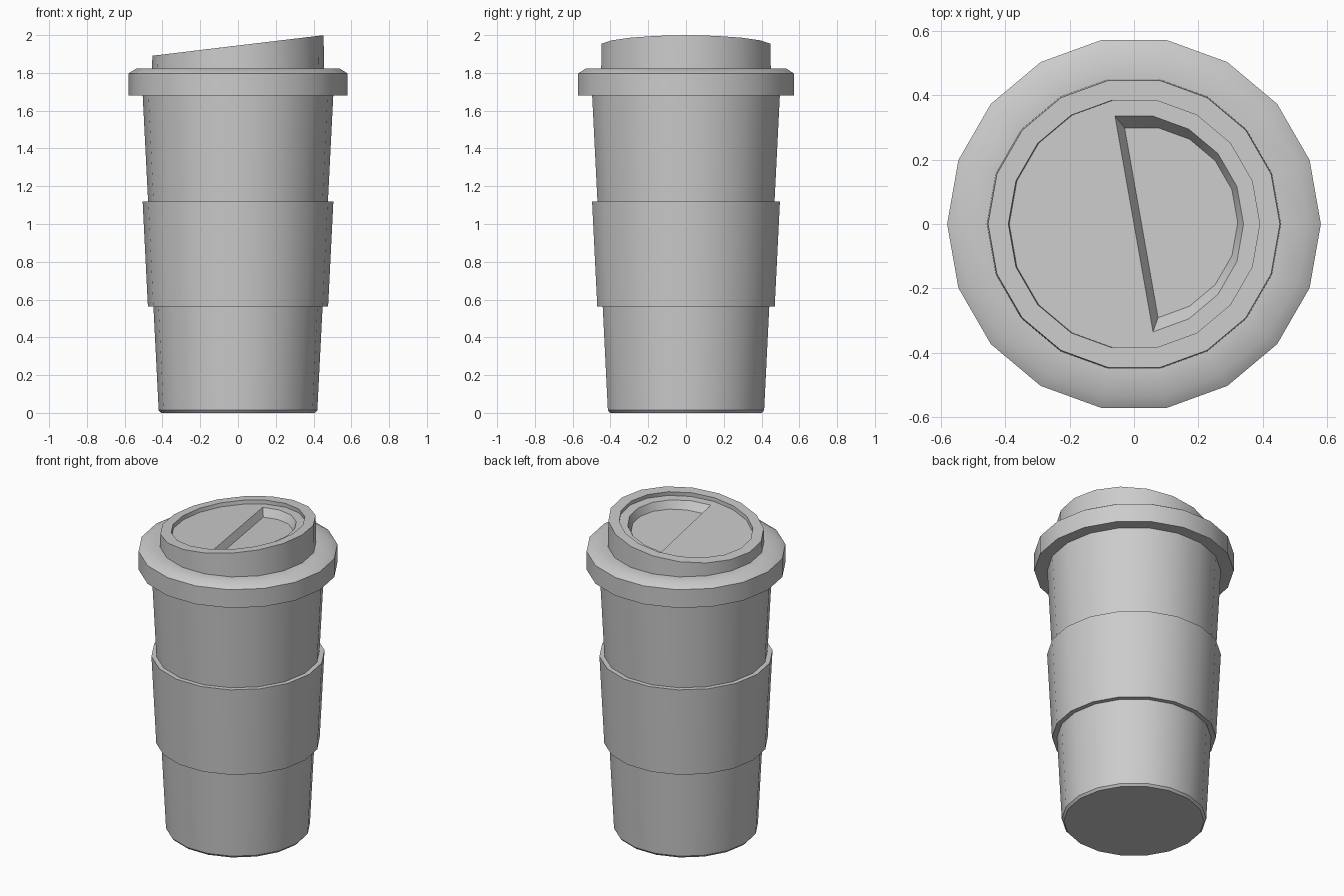
import bpy, bmesh
from math import cos, sin, radians
from mathutils import Vector

if "Cube" in bpy.data.objects:
    bpy.data.objects.remove(bpy.data.objects["Cube"])

SIDES = 18
STEP = 360 / SIDES
SLOPE = 0.12          # tilt of the lid top


def ring(bm, radius, height, dx=0.0):
    """Ring of vertices; height is a number or a function of x."""
    verts = []
    for i in range(SIDES):
        a = radians(i * STEP)
        x, y = radius * cos(a) + dx, radius * sin(a)
        verts.append(bm.verts.new((x, y, height(x) if callable(height) else height)))
    return verts


def bridge(bm, a, b):
    n = len(a)
    for i in range(n):
        bm.faces.new((a[i], a[(i + 1) % n], b[(i + 1) % n], b[i]))


def finish(bm, name):
    bmesh.ops.recalc_face_normals(bm, faces=bm.faces[:])
    mesh = bpy.data.meshes.new(name)
    bm.to_mesh(mesh)
    bm.free()
    obj = bpy.data.objects.new(name, mesh)
    bpy.context.collection.objects.link(obj)
    bpy.ops.object.select_all(action='DESELECT')
    obj.select_set(True)
    bpy.context.view_layer.objects.active = obj
    bpy.ops.object.shade_smooth_by_angle(angle=radians(35))
    return obj


def lathe(name, profile, closed_loop=False):
    """Turn a (radius, z) profile, capped at both ends or closed into a loop."""
    bm = bmesh.new()
    rings = [ring(bm, r, z) for r, z in profile]
    for a, b in zip(rings, rings[1:]):
        bridge(bm, a, b)
    if closed_loop:
        bridge(bm, rings[-1], rings[0])
    else:
        bm.faces.new(rings[0])
        bm.faces.new(rings[-1])
    return finish(bm, name)


# Tapered cup and the grip sleeve around it
lathe("cup", [(0.408, 0.0), (0.42, 0.014), (0.505, 1.69)])
lathe("sleeve", [(0.445, 0.562), (0.477, 0.562), (0.505, 1.12), (0.473, 1.12)], True)


# Lid: overhanging brim, slanted dome, recessed top
def slanted(drop):
    return lambda x: 1.945 + SLOPE * x - drop


RECESS, POCKET = 0.025, 0.045
bm = bmesh.new()
rings = [
    ring(bm, 0.58, 1.68), ring(bm, 0.58, 1.797), ring(bm, 0.54, 1.822),
    ring(bm, 0.456, 1.822), ring(bm, 0.453, slanted(0)), ring(bm, 0.39, slanted(0)),
    ring(bm, 0.39, slanted(RECESS), 0.003),
]
for a, b in zip(rings, rings[1:]):
    bridge(bm, a, b)
bm.faces.new(rings[0])

# D-shaped drinking pocket cut into the recessed top
ids = range(-4, 6)
outline = [Vector((0.34 * cos(radians(i * STEP)), 0.34 * sin(radians(i * STEP)), 0)) for i in ids]
centre = sum(outline, Vector()) / len(outline)
inset = [centre + (p - centre) * 0.88 for p in outline]
edge = [bm.verts.new((p.x, p.y, slanted(RECESS)(p.x))) for p in outline]
base = [bm.verts.new((p.x, p.y, slanted(RECESS + POCKET)(p.x))) for p in inset]
floor = rings[-1]
for k, i in enumerate(list(ids)[:-1]):
    bm.faces.new((floor[i % SIDES], floor[(i + 1) % SIDES], edge[k + 1], edge[k]))
bm.faces.new([floor[i] for i in range(5, 15)] + [edge[0], edge[-1]])
bridge(bm, edge, base)
bm.faces.new(base)
finish(bm, "lid")
